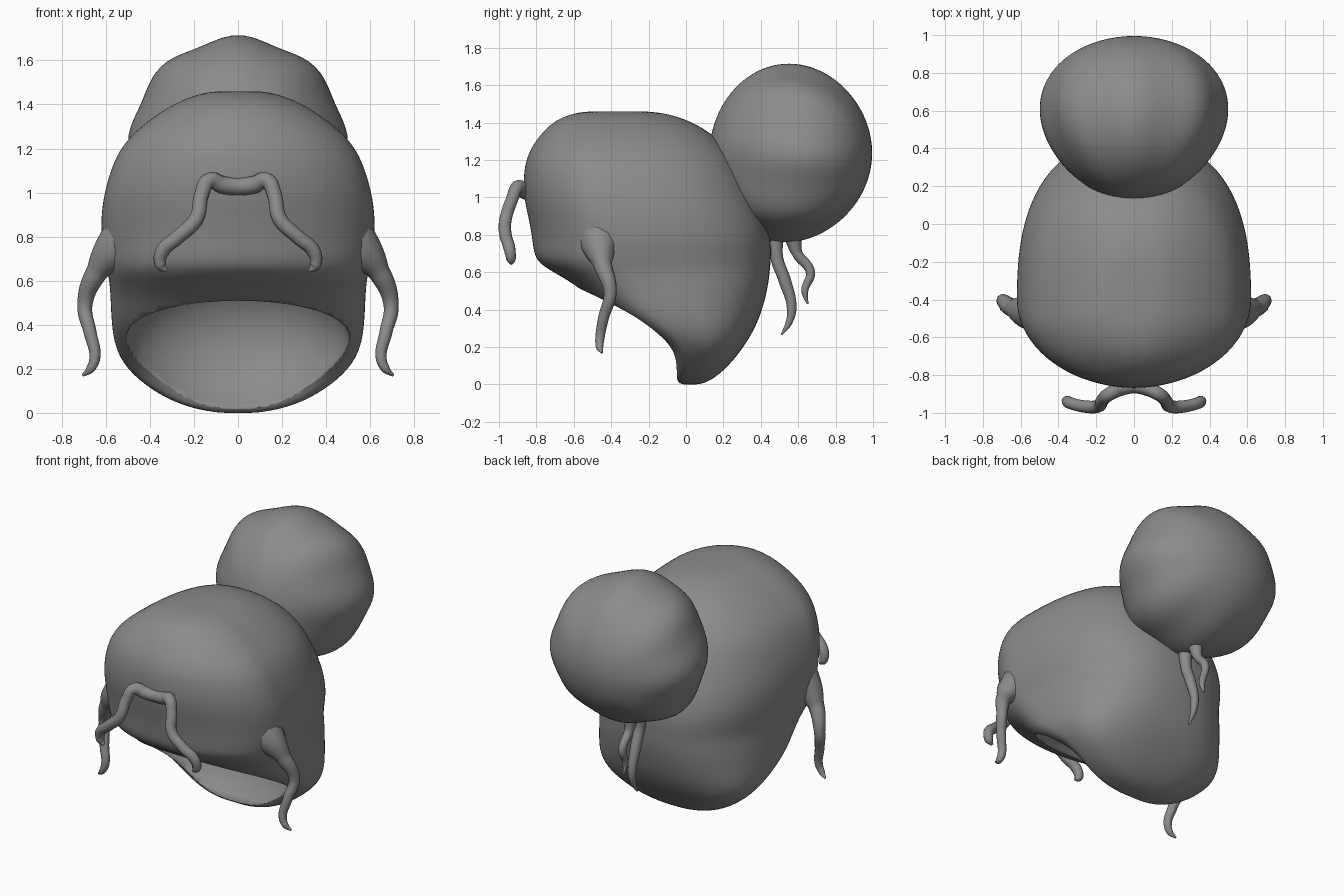
import bpy, bmesh, math
from mathutils import Matrix, Vector

if "Cube" in bpy.data.objects:
    bpy.data.objects.remove(bpy.data.objects["Cube"])

grey = bpy.data.materials.new("dark_grey")
grey.diffuse_color = (.26, .26, .26, 1)
grey.use_nodes = True
grey.node_tree.nodes["Principled BSDF"].inputs["Base Color"].default_value = grey.diffuse_color

def spow(v, p):
    return math.copysign(abs(v) ** p, v)

def finish(name, bm):
    bmesh.ops.recalc_face_normals(bm, faces=bm.faces)
    me = bpy.data.meshes.new(name)
    bm.to_mesh(me)
    bm.free()
    me.shade_smooth()
    me.materials.append(grey)
    ob = bpy.data.objects.new(name, me)
    bpy.context.collection.objects.link(ob)
    return ob

# Body: stacked horizontal sections (z, front y, back y, half width)
sections = [(0.0, -.03, .08, .10), (.03, -.055, .15, .25), (.10, -.06, .23, .39),
            (.20, -.09, .31, .51), (.30, -.24, .37, .56), (.40, -.43, .41, .575),
            (.52, -.57, .44, .58), (.60, -.71, .45, .585), (.66, -.81, .455, .60),
            (.76, -.82, .46, .62), (.88, -.84, .43, .625), (1.0, -.87, .38, .61),
            (1.15, -.87, .31, .565), (1.25, -.84, .24, .50), (1.35, -.77, .13, .38),
            (1.42, -.69, .0, .26), (1.46, -.57, -.15, .14)]
N = 40
bm = bmesh.new()
rings = []
for z, yf, yb, hw in sections:
    t = min(max((z - .3) / .4, 0), 1)
    yc = yf + (yb - yf) * (.35 - .01 * t)
    pf = .55 + .47 * t          # flat front at the mouth, round above
    ring = []
    for i in range(N):
        a = 2 * math.pi * i / N
        c, s = math.cos(a), math.sin(a)
        p = .8 if s > 0 else pf
        y = yc + spow(s, p) * ((yb - yc) if s > 0 else (yc - yf))
        ring.append(bm.verts.new((hw * spow(c, p), y, z)))
    rings.append(ring)
for a, b in zip(rings, rings[1:]):
    for i in range(N):
        j = (i + 1) % N
        bm.faces.new((a[i], a[j], b[j], b[i]))
for ring in (rings[0], rings[-1]):
    mid = sum((v.co for v in ring), Vector()) / N
    v = bm.verts.new(mid)
    for i in range(N):
        bm.faces.new((ring[i], ring[(i + 1) % N], v))
body = finish("body", bm)
body.modifiers.new("smooth", 'SUBSURF').levels = 2
body.modifiers["smooth"].render_levels = 2

# Mouth cavity: tilted ellipsoid cutter
bm = bmesh.new()
bmesh.ops.create_uvsphere(bm, u_segments=64, v_segments=32, radius=1)
bm.transform(Matrix.Translation((0, -.27, .30)) @ Matrix.Rotation(math.radians(-45), 4, 'X')
             @ Matrix.Diagonal((.51, .36, .40, 1)))
cutter = finish("mouth_cutter", bm)
cutter.hide_render = True
cutter.hide_set(True)
cut = body.modifiers.new("mouth", 'BOOLEAN')
cut.operation, cut.object, cut.solver = 'DIFFERENCE', cutter, 'EXACT'

# Lobed ball at the back, narrower in front, grooves converging on the y axis
bm = bmesh.new()
bmesh.ops.create_uvsphere(bm, u_segments=96, v_segments=48, radius=1)
for v in bm.verts:
    x, y, z = v.co
    r = math.hypot(x, y)
    k = 1 + .022 * math.cos(8 * math.atan2(x, y)) * r ** 2
    v.co = Vector((x * k * (1 - .12 * z), y * k * (1 + .05 * z), z))
bm.transform(Matrix.Translation((0, .56, 1.235)) @ Matrix.Rotation(math.radians(84), 4, 'X')
             @ Matrix.Diagonal((.485, .467, .435, 1)))
finish("back_ball", bm)

# Tapered feelers: points are (x, y, z, radius)
def feeler(name, pts, side=1):
    cu = bpy.data.curves.new(name, 'CURVE')
    cu.dimensions = '3D'
    cu.bevel_depth, cu.bevel_resolution = 1, 4
    cu.resolution_u, cu.use_fill_caps = 10, True
    sp = cu.splines.new('BEZIER')
    sp.bezier_points.add(len(pts) - 1)
    for bp, (x, y, z, r) in zip(sp.bezier_points, pts):
        bp.co, bp.radius = (x * side, y, z), r
        bp.handle_left_type = bp.handle_right_type = 'AUTO'
    sp.use_smooth = True
    cu.materials.append(grey)
    ob = bpy.data.objects.new(name, cu)
    bpy.context.collection.objects.link(ob)

whisker = [(-.03, -.85, 1.025, .04), (.07, -.87, 1.035, .04), (.13, -.90, 1.055, .036),
           (.165, -.93, .99, .034), (.19, -.965, .88, .034), (.27, -.965, .80, .033),
           (.345, -.945, .73, .032), (.35, -.935, .67, .026), (.325, -.935, .645, .008)]
barbel = [(.42, -.44, .84, .17), (.54, -.46, .755, .11), (.64, -.445, .64, .05),
          (.695, -.405, .49, .034), (.67, -.44, .36, .029), (.65, -.46, .25, .025),
          (.67, -.462, .20, .02), (.705, -.45, .17, .006)]
for side, label in ((-1, "left"), (1, "right")):
    feeler("whisker_" + label, whisker, side)
    feeler("side_feeler_" + label, barbel, side)
feeler("tail_long", [(0, .48, .82, .045), (0, .485, .68, .034), (0, .53, .55, .033),
                     (0, .565, .41, .026), (0, .55, .33, .018), (0, .51, .265, .005)])
feeler("tail_short", [(0, .57, .80, .05), (0, .595, .70, .028), (0, .665, .60, .025),
                      (0, .635, .50, .019), (0, .65, .43, .005)])
